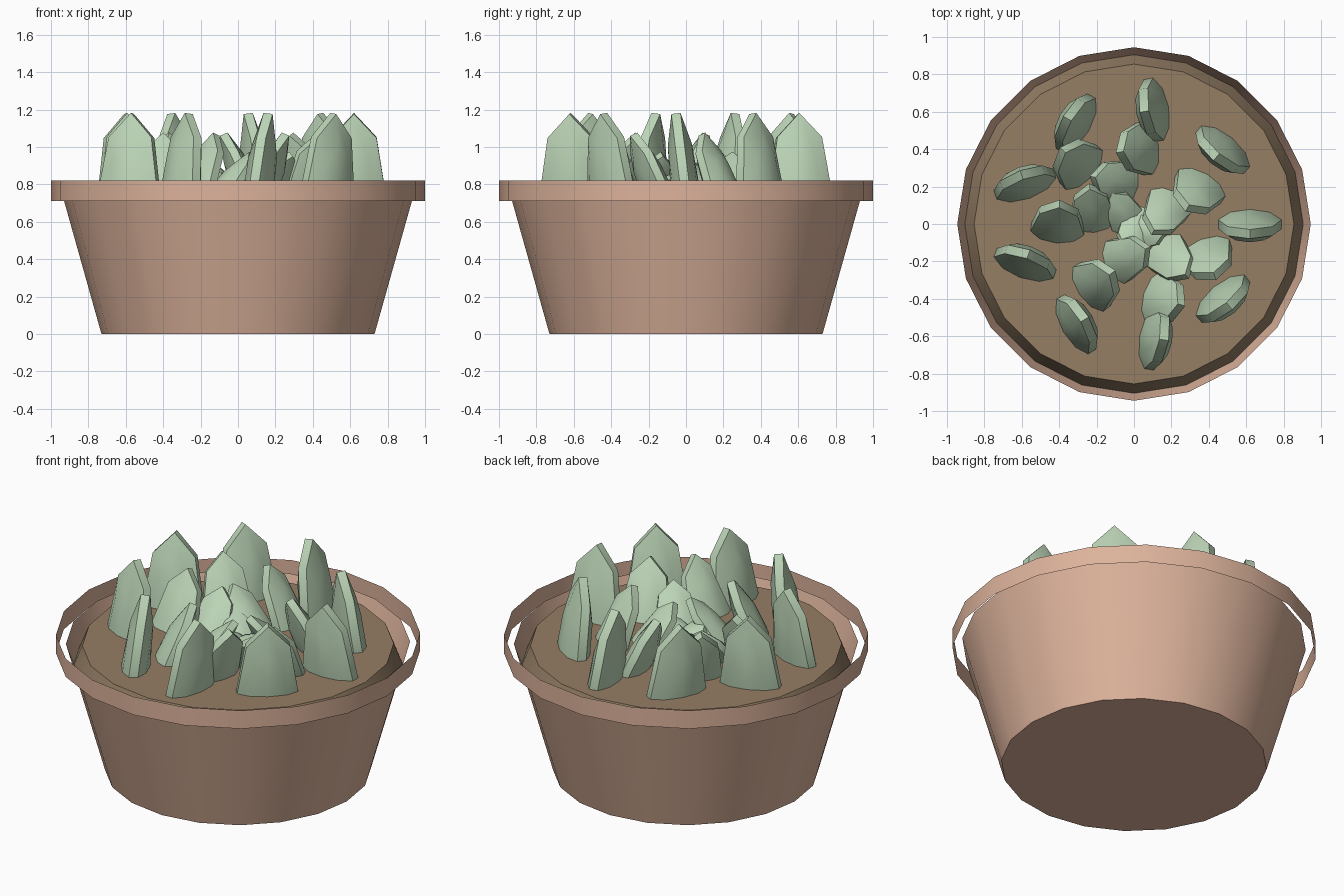
import bpy
from math import radians, sin, cos, pi

if "Cube" in bpy.data.objects:
    bpy.data.objects.remove(bpy.data.objects["Cube"])


def material(name, rgb):
    m = bpy.data.materials.new(name)
    m.diffuse_color = (*rgb, 1)
    m.use_nodes = True
    m.node_tree.nodes["Principled BSDF"].inputs["Base Color"].default_value = m.diffuse_color
    return m


terracotta = material("terracotta", (0.72, 0.45, 0.33))
earth = material("earth", (0.30, 0.21, 0.13))
green = material("leaf_green", (0.50, 0.66, 0.47))


def finish(obj, name, mat, angle=40):
    obj.name = name
    obj.data.materials.append(mat)
    bpy.ops.object.shade_smooth_by_angle(angle=radians(angle))


def lathe(name, profile, mat, bottom=False, top=False, sides=20):
    """Thin-walled ring surface swept from (radius, z) points."""
    verts, faces = [], []
    for r, z in profile:
        for i in range(sides):
            a = 2 * pi * i / sides
            verts.append((r * cos(a), r * sin(a), z))
    for k in range(len(profile) - 1):
        for i in range(sides):
            j = (i + 1) % sides
            b = k * sides
            faces.append((b + i, b + j, b + sides + j, b + sides + i))
    if bottom:
        faces.append(tuple(reversed(range(sides))))
    if top:
        faces.append(tuple(range(len(verts) - sides, len(verts))))
    mesh = bpy.data.meshes.new(name)
    mesh.from_pydata(verts, [], faces)
    obj = bpy.data.objects.new(name, mesh)
    bpy.context.collection.objects.link(obj)
    bpy.ops.object.select_all(action='DESELECT')
    obj.select_set(True)
    bpy.context.view_layer.objects.active = obj
    finish(obj, name, mat)


# Pot with a closed base, loose rim band, and a soil plug
lathe("pot", [(0.73, 0), (0.945, 0.765)], terracotta, bottom=True)
lathe("rim", [(1.0, 0.71), (1.0, 0.82)], terracotta)
lathe("soil", [(0.905, 0.63), (0.855, 0.755)], earth, bottom=True, top=True)

# Leaf rings: count, ring radius, start angle, tilt, half width, half length, half thickness
rings = [
    (9, 0.62, 0, 7, 0.180, 0.465, 0.080),
    (7, 0.41, 30, 23, 0.152, 0.375, 0.072),
    (5, 0.22, 30, 39, 0.130, 0.300, 0.064),
    (3, 0.04, 30, 55, 0.105, 0.225, 0.056),
]
for n, (count, radius, start, tilt, w, length, t) in enumerate(rings):
    for i in range(count):
        a = radians(start) + 2 * pi * i / count
        # sphere poles lie across the leaf, so the tip is a short edge
        bpy.ops.mesh.primitive_uv_sphere_add(
            segments=8, ring_count=5, radius=1,
            location=(radius * cos(a), radius * sin(a), 0.74),
            rotation=(radians(90 + tilt), 0, -a))
        leaf = bpy.context.object
        leaf.scale = (w, length, t)
        bpy.ops.object.transform_apply(location=False, rotation=False, scale=True)
        finish(leaf, f"leaf_ring{n + 1}_{i + 1}", green, 50)
